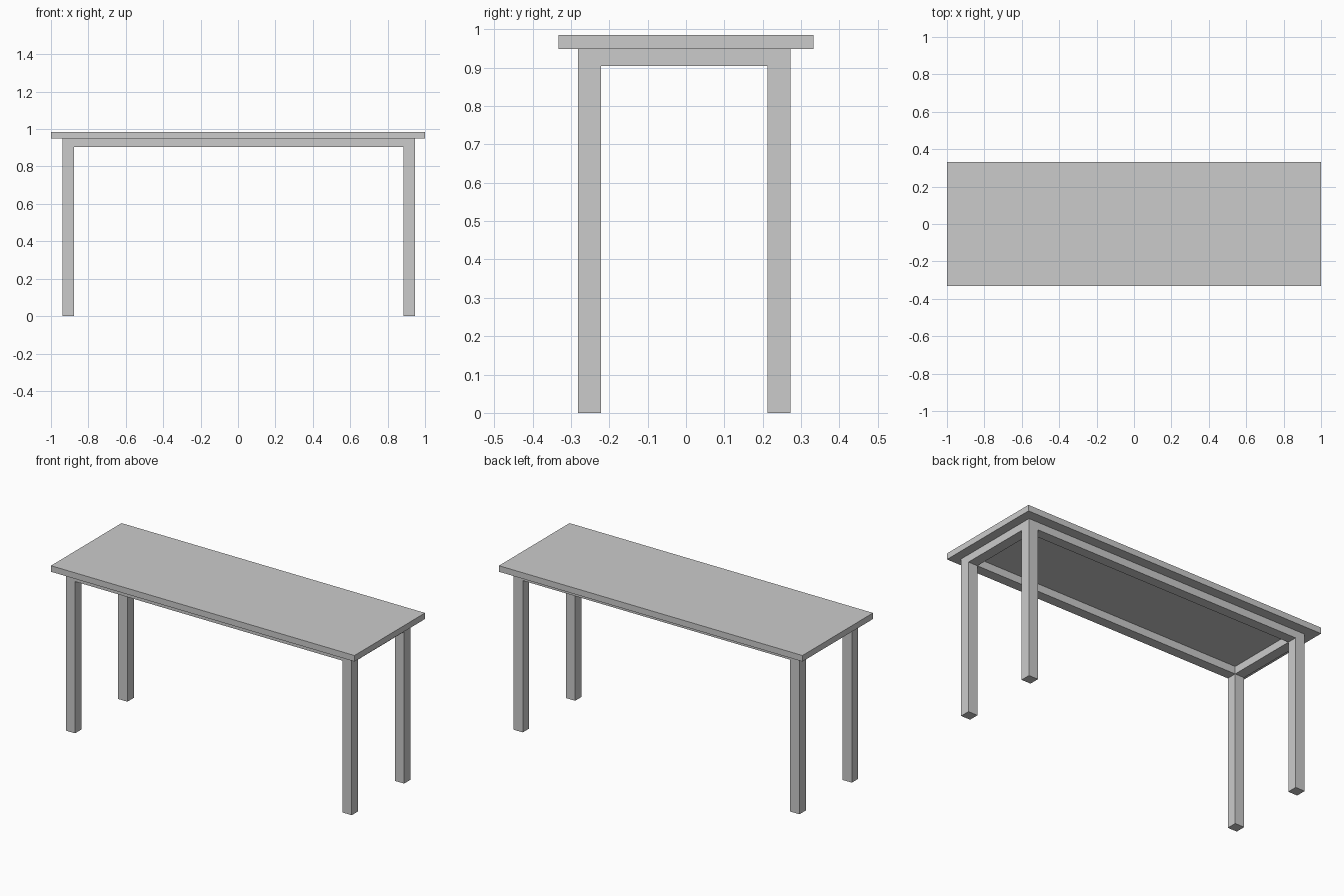
import bpy

if "Cube" in bpy.data.objects:
    bpy.data.objects.remove(bpy.data.objects["Cube"])


def box(name, x0, x1, y0, y1, z0, z1):
    """Axis-aligned box from its limits."""
    bpy.ops.mesh.primitive_cube_add(
        size=1, location=((x0 + x1) / 2, (y0 + y1) / 2, (z0 + z1) / 2))
    ob = bpy.context.object
    ob.name = name
    ob.scale = (x1 - x0, y1 - y0, z1 - z0)
    bpy.ops.object.transform_apply(location=False, rotation=False, scale=True)
    return ob


UNDERSIDE = 0.949
RAIL_BOTTOM = 0.904

# Leg spans along each axis
left, right = (-0.938, -0.877), (0.885, 0.946)
front, back = (-0.281, -0.221), (0.212, 0.272)

# Tabletop
box("tabletop", -1, 1, -0.332, 0.332, UNDERSIDE, 0.985)

# Four legs
for xn, xs in (("left", left), ("right", right)):
    for yn, ys in (("front", front), ("back", back)):
        box(f"{yn}_{xn}_leg", *xs, *ys, 0, UNDERSIDE)

# Long rails between the legs
for yn, ys in (("front", front), ("back", back)):
    box(f"{yn}_rail", left[1], right[0], *ys, RAIL_BOTTOM, UNDERSIDE)

# Short end rails
for xn, xs in (("left", left), ("right", right)):
    box(f"{xn}_rail", *xs, front[1], back[0], RAIL_BOTTOM, UNDERSIDE)
